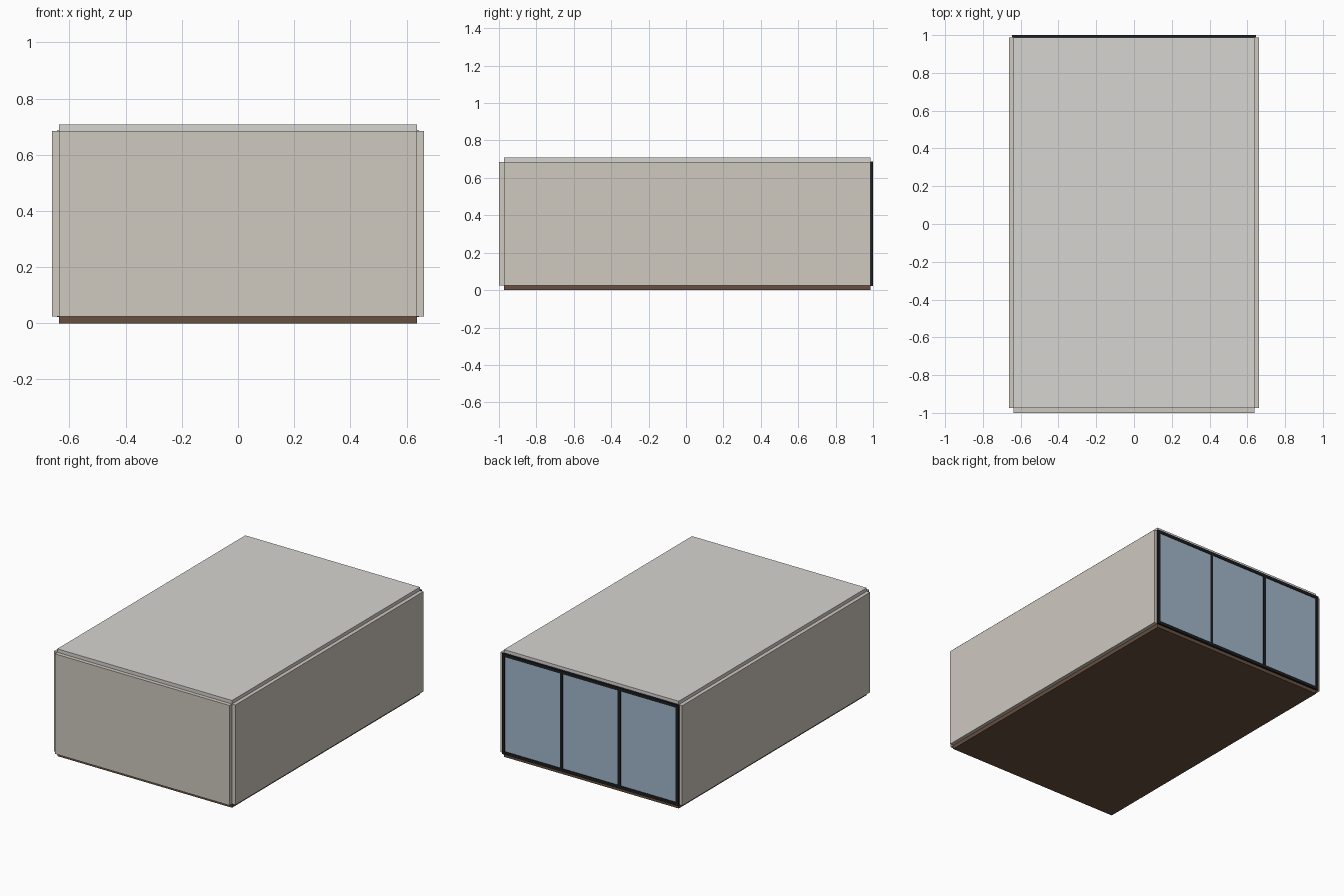
import bpy

if "Cube" in bpy.data.objects:
    bpy.data.objects.remove(bpy.data.objects["Cube"])


def material(name, color):
    m = bpy.data.materials.new(name)
    m.diffuse_color = (*color, 1)
    m.use_nodes = True
    m.node_tree.nodes["Principled BSDF"].inputs["Base Color"].default_value = m.diffuse_color
    return m


WALL = material("wall_paint", (0.62, 0.58, 0.52))
CEILING = material("ceiling_paint", (0.68, 0.66, 0.64))
WOOD = material("dark_wood", (0.14, 0.08, 0.05))
BLACK = material("black_metal", (0.012, 0.013, 0.015))
GLASS = material("window_glass", (0.36, 0.47, 0.60))


def box(name, lo, hi, mat):
    """Axis-aligned box between two corners."""
    bpy.ops.mesh.primitive_cube_add(size=1)
    o = bpy.context.object
    o.name = name
    o.location = [(a + b) / 2 for a, b in zip(lo, hi)]
    o.scale = [b - a for a, b in zip(lo, hi)]
    o.data.materials.append(mat)
    return o


W, T = 0.638, 0.025            # inner half width, panel thickness
Y0, Y1 = -0.974, 0.987         # inner depth
Z0, Z1 = 0.025, 0.685          # inner height

# Floor, ceiling and front wall
box("floor", (-W, Y0, 0), (W, Y1, Z0), WOOD)
box("ceiling", (-W, Y0, Z1), (W, Y1, Z1 + 0.023), CEILING)
box("front_wall", (-W, -1, Z0), (W, Y0, Z1), WALL)

# Side walls
box("left_wall", (-W - T, Y0, Z0), (-W, Y1, Z1), WALL)
box("right_wall", (W, Y0, Z0), (W + T, Y1, Z1), WALL)

# Window glass, just inside the frame depth
box("window_glass", (-W, 0.991, Z0), (W, 0.996, Z1), GLASS)

# Window frame: rails top and bottom, four evenly spaced posts
FW, B = 0.645, 0.02
FZ0, FZ1 = 0.022, 0.687
box("bottom_rail", (-FW, Y1, FZ0), (FW, 1, FZ0 + B), BLACK)
box("top_rail", (-FW, Y1, FZ1 - B), (FW, 1, FZ1), BLACK)
for i in range(4):
    x = (FW - B / 2) * (-1 + 2 * i / 3)
    box(f"window_post_{i + 1}", (x - B / 2, Y1, FZ0 + B), (x + B / 2, 1, FZ1 - B), BLACK)
